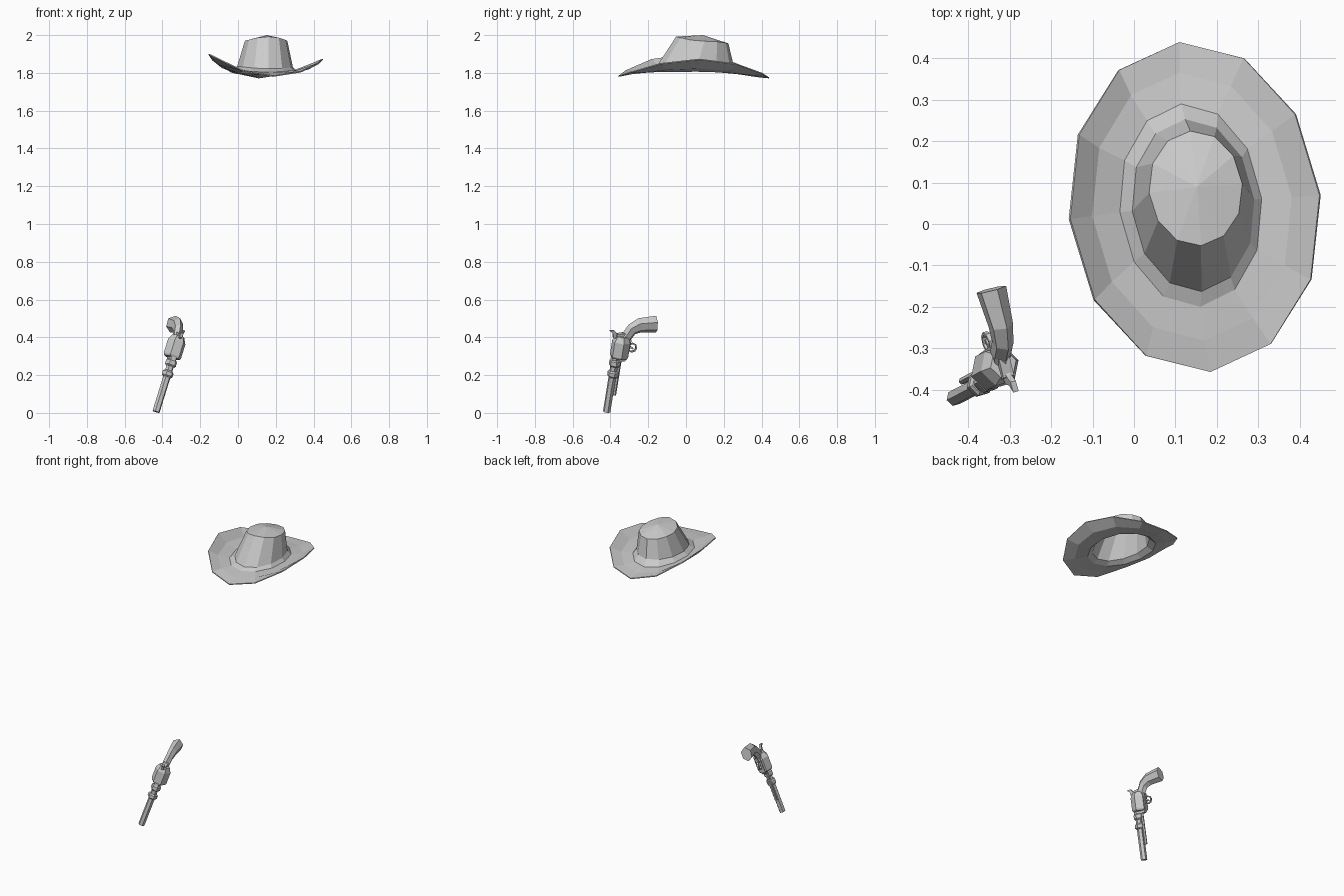
import bpy, bmesh
from math import sin, cos, tau, radians
from mathutils import Vector, Matrix

if "Cube" in bpy.data.objects:
    bpy.data.objects.remove(bpy.data.objects["Cube"])

# Tilted frame of the revolver: x = grip side, y = sideways, z = muzzle to hammer
w = Vector((.31, .16, 1)).normalized()
g = Vector((-.025, .145, .05))
g = (g - w * g.dot(w)).normalized()
s = w.cross(g)
GUN = Matrix((g, s, w)).transposed().to_4x4()
GUN.translation = (-.434, -.42, .006)


def make(name, bm, matrix=None):
    me = bpy.data.meshes.new(name)
    bm.to_mesh(me)
    bm.free()
    ob = bpy.data.objects.new(name, me)
    bpy.context.collection.objects.link(ob)
    if matrix:
        ob.matrix_world = matrix
    return ob


def loft(name, rings, matrix=None, caps=True):
    bm = bmesh.new()
    vs = [[bm.verts.new(p) for p in r] for r in rings]
    n = len(vs[0])
    for p, q in zip(vs, vs[1:]):
        for i in range(n):
            j = (i + 1) % n
            bm.faces.new((p[i], q[i], q[j], p[j]))
    if caps:
        bm.faces.new(vs[0])
        bm.faces.new(vs[-1][::-1])
        bmesh.ops.recalc_face_normals(bm, faces=bm.faces)
    else:
        tip = bm.verts.new((.152, .09, 2.0))
        for i in range(n):
            bm.faces.new((vs[-1][i], tip, vs[-1][(i + 1) % n]))
    return make(name, bm, matrix)


def turned(name, sections, b=0, n=6):
    # faceted part along the barrel axis, sections are (distance, radius)
    rings = [[(b + r * cos(tau * (i + .5) / n), r * sin(tau * (i + .5) / n), a)
              for i in range(n)] for a, r in sections]
    loft(name, rings, GUN)


def plate(name, outline, t):
    loft(name, [[(b, y, a) for b, a in outline] for y in (-t, t)], GUN)


# Hat: twelve-sided rings, brim edge to crown top
def hat_ring(cx, cy, rx, ry, back, front, left, right, n=12):
    yaw, pts = radians(5.4), []
    for i in range(n):
        t = tau * i / n
        x, y = rx * sin(t), ry * cos(t)
        z = (cos(t)**2 * (back if cos(t) > 0 else front)
             + sin(t)**2 * (right if sin(t) > 0 else left))
        pts.append((cx + x * cos(yaw) - y * sin(yaw),
                    cy + x * sin(yaw) + y * cos(yaw), z))
    return pts


hat = loft("hat", [
    hat_ring(.147, .041, .302, .400, 1.777, 1.785, 1.902, 1.875),
    hat_ring(.140, .042, .242, .325, 1.785, 1.800, 1.848, 1.828),
    hat_ring(.137, .045, .172, .246, 1.797, 1.809, 1.815, 1.812),
    hat_ring(.143, .045, .148, .209, 1.835, 1.822, 1.835, 1.832),
    hat_ring(.149, .086, .113, .139, 1.956, 1.992, 1.970, 1.968)], caps=False)
mod = hat.modifiers.new("thickness", "SOLIDIFY")
mod.thickness = .006
mod.offset = -1

# Barrel, collars and ejector rod
turned("barrel", [(0, .02), (.31, .02)])
turned("front_collar", [(.195, .024), (.202, .031), (.222, .031), (.23, .024)], .002)
turned("rear_collar", [(.255, .025), (.262, .031), (.285, .031), (.292, .025)], .002)
turned("ejector_rod", [(.095, .009), (.31, .009)], .028)

# Cylinder and frame
turned("cylinder", [(.305, .044), (.315, .05), (.395, .05), (.425, .034)], .019)
plate("frame", [(-.02, .29), (.05, .29), (.065, .31), (.07, .41),
                (.03, .445), (-.015, .435)], .014)

# Hammer and trigger
plate("hammer", [(-.005, .405), (.012, .43), (-.015, .44), (-.03, .455),
                 (-.056, .452), (-.036, .438), (-.03, .415)], .007)
plate("trigger", [(.062, .365), (.062, .38), (.092, .362), (.09, .356)], .004)

# Trigger guard: eight-sided hoop
rings = []
for k in range(9):
    t = tau * k / 8
    rings.append([(.083 + r * cos(t), y, .365 + r * sin(t))
                  for r, y in ((.02, -.006), (.027, -.006), (.027, .006), (.02, .006))])
loft("trigger_guard", rings, GUN)

# Grip: six-sided sections from (top edge) to (bottom edge) with half width
rings = []
for b0, a0, b1, a1, h in ((-.005, .42, .07, .385, .018), (.022, .448, .072, .412, .022),
                          (.044, .492, .088, .44, .022), (.092, .53, .118, .452, .026),
                          (.188, .55, .202, .458, .033)):
    rings.append([(b0 + (b1 - b0) * f, y * h, a0 + (a1 - a0) * f)
                  for f, y in ((0, 0), (.28, 1), (.75, .9), (1, 0), (.75, -.9), (.28, -1))])
loft("grip", rings, GUN)
